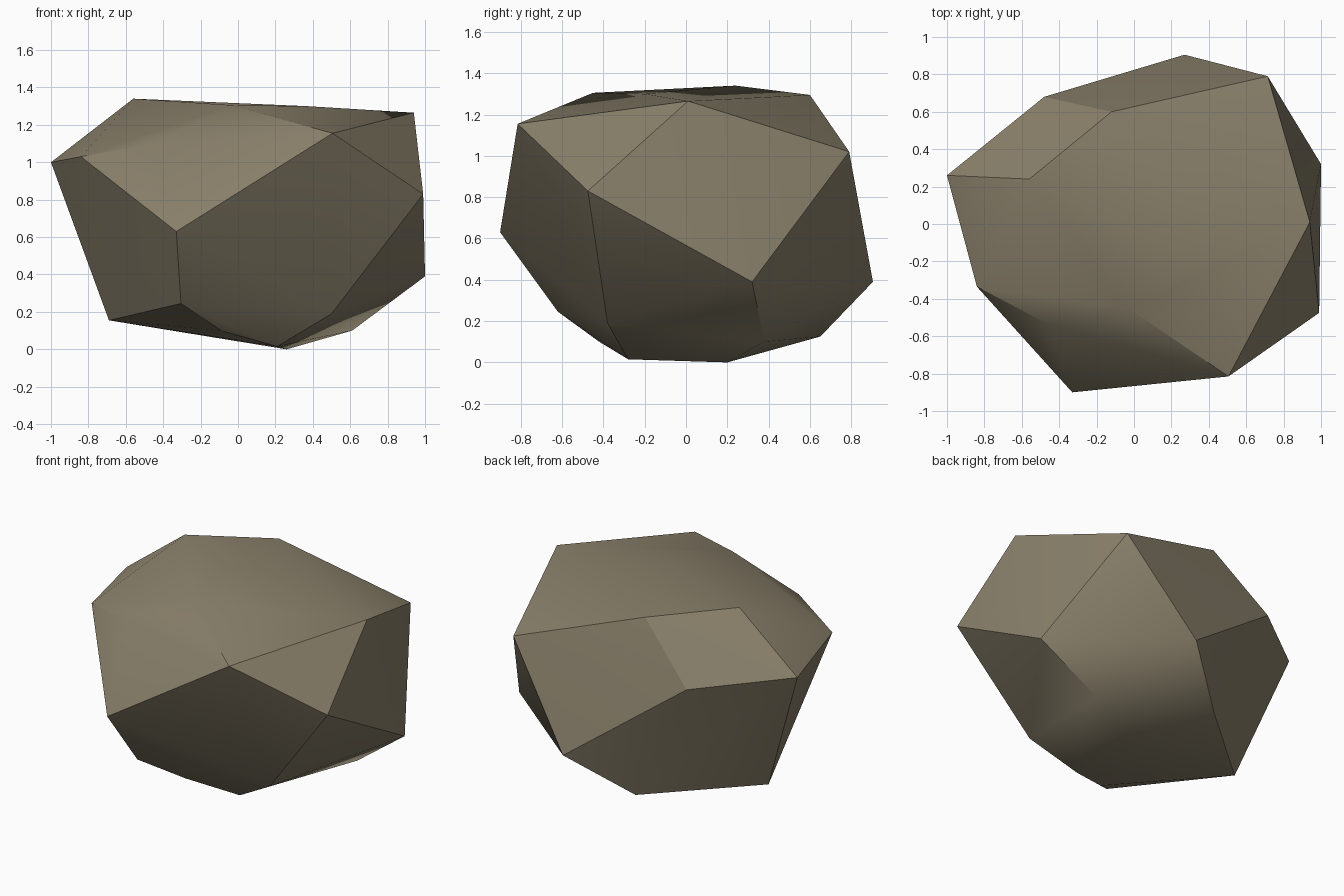
import bpy
import bmesh

if "Cube" in bpy.data.objects:
    bpy.data.objects.remove(bpy.data.objects["Cube"])

# Corner points of the boulder, grouped by height; the hull gives its facets
crown = [(-.56, .24, 1.34), (-.03, -.45, 1.305), (.37, -.2, 1.30), (.94, .01, 1.265),
         (-.12, .6, 1.295), (.505, -.815, 1.155), (-.45, -.54, 1.10)]
girdle = [(-1, .26, 1.0), (-.84, -.335, 1.03), (.715, .79, 1.02), (-.48, .68, .94),
          (.99, -.475, .83), (-.33, -.9, .63), (1, .32, .39), (.27, .905, .39)]
base = [(-.305, -.62, .245), (-.69, .12, .155), (-.085, .65, .125), (.61, .38, .10),
        (-.09, -.42, .10), (.5, -.38, .19), (.21, -.28, .015), (.26, .2, 0)]

bm = bmesh.new()
for p in crown + girdle + base:
    bm.verts.new(p)
bmesh.ops.convex_hull(bm, input=bm.verts[:])
loose = [v for v in bm.verts if not v.link_faces]
bmesh.ops.delete(bm, geom=loose, context='VERTS')
bmesh.ops.recalc_face_normals(bm, faces=bm.faces[:])

mesh = bpy.data.meshes.new("boulder")
bm.to_mesh(mesh)
bm.free()
boulder = bpy.data.objects.new("boulder", mesh)
bpy.context.collection.objects.link(boulder)

# Warm grey-brown stone
stone = bpy.data.materials.new("stone brown")
stone.diffuse_color = (.25, .215, .145, 1)
stone.use_nodes = True
stone.node_tree.nodes["Principled BSDF"].inputs["Base Color"].default_value = stone.diffuse_color
mesh.materials.append(stone)

# Soft shading over shallow facets, crisp main edges
bpy.context.view_layer.objects.active = boulder
boulder.select_set(True)
bpy.ops.object.shade_smooth_by_angle(angle=.52)
